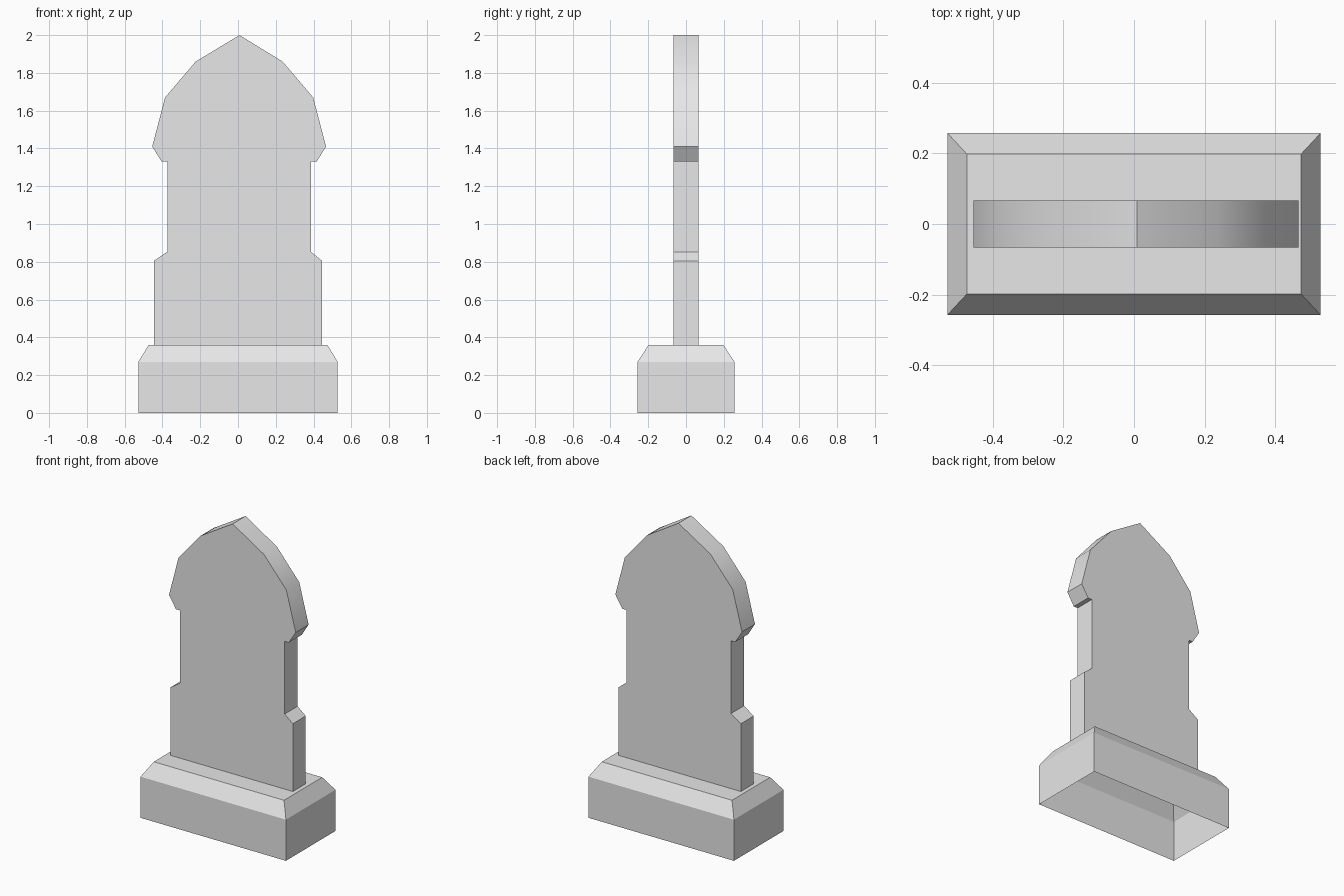
import bpy
import bmesh
from math import radians

cube = bpy.data.objects.get("Cube")
if cube:
    bpy.data.objects.remove(cube, do_unlink=True)

# Plain grey stone
stone = bpy.data.materials.new("grey_stone")
stone.use_nodes = True
stone.diffuse_color = (0.8, 0.8, 0.8, 1)
stone.node_tree.nodes["Principled BSDF"].inputs["Base Color"].default_value = (0.8, 0.8, 0.8, 1)


def add_object(name, bm):
    bmesh.ops.recalc_face_normals(bm, faces=bm.faces)
    mesh = bpy.data.meshes.new(name)
    bm.to_mesh(mesh)
    bm.free()
    mesh.materials.append(stone)
    obj = bpy.data.objects.new(name, mesh)
    bpy.context.collection.objects.link(obj)
    bpy.ops.object.select_all(action="DESELECT")
    obj.select_set(True)
    bpy.context.view_layer.objects.active = obj
    bpy.ops.object.shade_smooth_by_angle(angle=radians(30))
    return obj


# Plinth: stacked rectangles with a sloped shoulder, hollow underneath
bm = bmesh.new()
rings = []
for half_x, half_y, z in [(0.528, 0.257, 0), (0.528, 0.257, 0.27), (0.473, 0.198, 0.36)]:
    corners = [(-1, -1), (1, -1), (1, 1), (-1, 1)]
    rings.append([bm.verts.new((sx * half_x, sy * half_y, z)) for sx, sy in corners])
for low, high in zip(rings, rings[1:]):
    for i in range(4):
        j = (i + 1) % 4
        bm.faces.new((low[i], low[j], high[j], high[i]))
bm.faces.new(rings[-1])
plinth = add_object("plinth", bm)

# Headstone slab: half outline from foot to arch, mirrored about its axis
AXIS = 0.006        # the upper part sits slightly off centre
HALF_DEPTH = 0.067
foot = [(0.445, 0.36), (0.445, 0.805)]
upper = [(0.38, 0.853), (0.38, 1.33), (0.41, 1.33), (0.46, 1.41),
         (0.392, 1.67), (0.23, 1.86)]
right = foot + [(x + AXIS, z) for x, z in upper]
left = [(-x, z) for x, z in foot] + [(AXIS - x, z) for x, z in upper]
outline = right + [(AXIS + 0.002, 2.0)] + left[::-1]

bm = bmesh.new()
front = bm.faces.new([bm.verts.new((x, -HALF_DEPTH, z)) for x, z in outline])
extruded = bmesh.ops.extrude_face_region(bm, geom=[front], use_keep_orig=True)
moved = [v for v in extruded["geom"] if isinstance(v, bmesh.types.BMVert)]
bmesh.ops.translate(bm, verts=moved, vec=(0, 2 * HALF_DEPTH, 0))
headstone = add_object("headstone_slab", bm)
